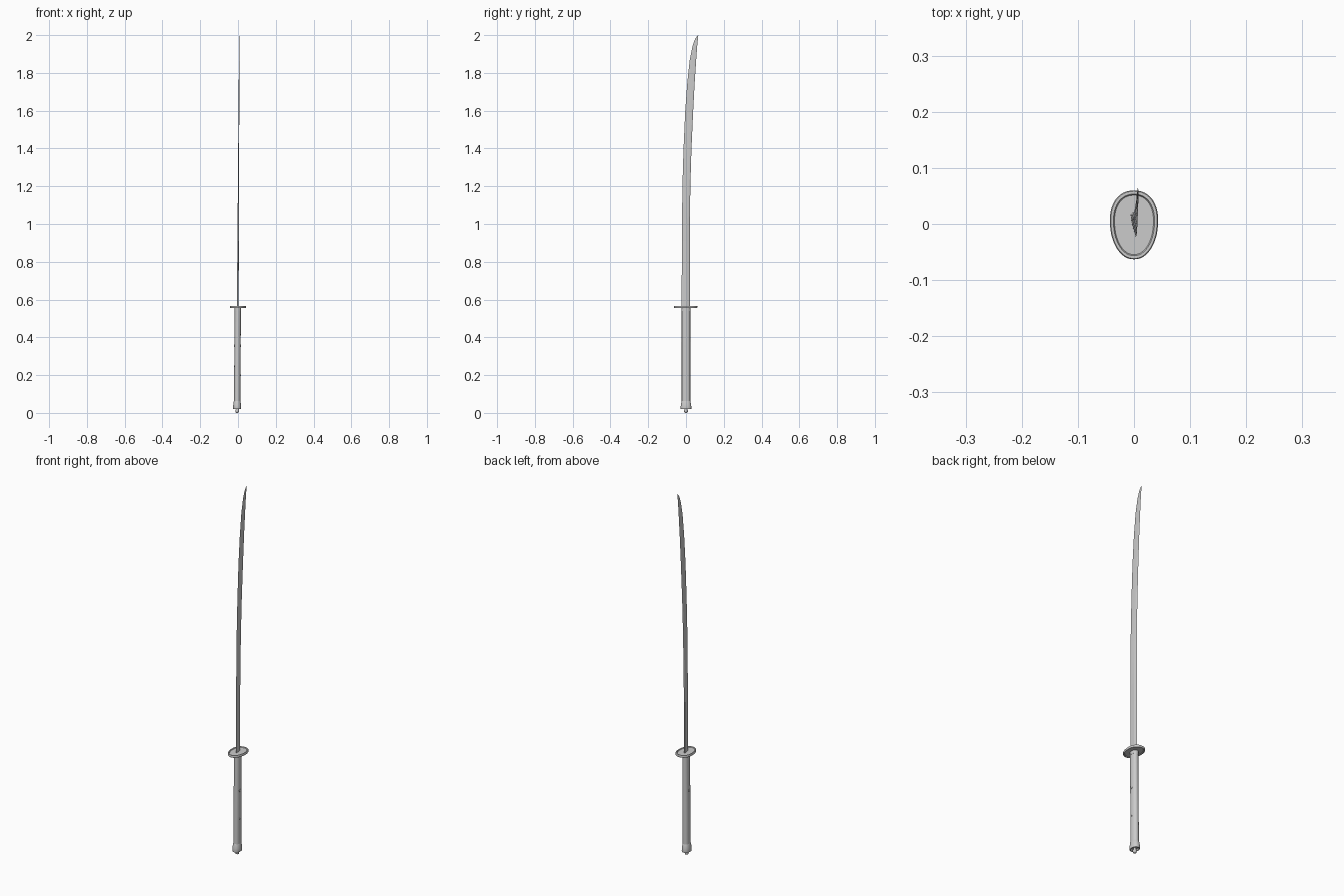
import bpy, bmesh, math

if "Cube" in bpy.data.objects:
    bpy.data.objects.remove(bpy.data.objects["Cube"])


def loft(name, rings, angle=35):
    """Skin a list of closed rings, cap both ends and shade by angle."""
    bm = bmesh.new()
    loops = [[bm.verts.new(p) for p in ring] for ring in rings]
    n = len(loops[0])
    for a, b in zip(loops, loops[1:]):
        for i in range(n):
            j = (i + 1) % n
            bm.faces.new((a[i], a[j], b[j], b[i]))
    bm.faces.new(loops[0][::-1])
    bm.faces.new(loops[-1])
    bmesh.ops.recalc_face_normals(bm, faces=bm.faces)
    me = bpy.data.meshes.new(name)
    bm.to_mesh(me)
    bm.free()
    ob = bpy.data.objects.new(name, me)
    bpy.context.collection.objects.link(ob)
    bpy.ops.object.select_all(action='DESELECT')
    ob.select_set(True)
    bpy.context.view_layer.objects.active = ob
    bpy.ops.object.shade_smooth_by_angle(angle=math.radians(angle))
    return ob


def oval(rx, ry, z, cx=0.0, cy=0.0, n=32, egg=0.0, power=1.0):
    """Oval ring; egg widens the +y end, power < 1 squares it off."""
    pts = []
    for i in range(n):
        t = 2 * math.pi * i / n
        c, s = math.cos(t), math.sin(t)
        x = math.copysign(abs(c) ** power, c) * rx * (1 + egg * s)
        y = math.copysign(abs(s) ** power, s) * ry
        pts.append((cx + x, cy + y, z))
    return pts


# Curved blade: (z, cutting edge y, spine y), slightly twisted toward the tip
profile = [(0.56, -0.023, 0.021), (0.9, -0.022, 0.020), (1.2, -0.019, 0.023),
           (1.4, -0.013, 0.029), (1.6, -0.004, 0.038), (1.75, 0.007, 0.046),
           (1.87, 0.020, 0.054), (1.94, 0.034, 0.059), (1.98, 0.048, 0.063),
           (2.0, 0.063, 0.065)]
rings = []
for z, e, s in profile:
    t = (z - 0.56) / 1.44
    xe, xs = 0.003 + 0.004 * t, -0.003 + 0.010 * t
    w = 0.0042 * (1 - 0.7 * t) * min(1, (s - e) / 0.02)
    ridge_y, ridge_x = e + 0.65 * (s - e), xe + 0.65 * (xs - xe)
    rings.append([(xe, e, z), (ridge_x + w, ridge_y, z), (xs + 0.7 * w, s - 0.1 * (s - e), z),
                  (xs, s, z), (xs - 0.7 * w, s - 0.1 * (s - e), z), (ridge_x - w, ridge_y, z)])
loft("blade", rings, 12)

# Egg-shaped guard with raised rims on both faces
steps = [(0.0345, 0.053, 0.5580), (0.0365, 0.055, 0.5550), (0.0410, 0.060, 0.5550),
         (0.0428, 0.0615, 0.5575), (0.0428, 0.0615, 0.5645), (0.0410, 0.060, 0.5670),
         (0.0365, 0.055, 0.5670), (0.0345, 0.053, 0.5635)]
loft("guard", [oval(rx, ry, z, cy=-0.0015, n=48, egg=0.10, power=0.92)
               for rx, ry, z in steps], 40)

# Handle, leaning very slightly in x
steps = [(0.0168, 0.0225, 0.045, -0.004), (0.0168, 0.0225, 0.2, -0.0035),
         (0.0165, 0.0225, 0.4, -0.002), (0.0165, 0.0225, 0.546, -0.001)]
loft("handle", [oval(rx, ry, z, cx, power=0.9) for rx, ry, z, cx in steps])

# Collar between handle and guard
loft("handle_collar", [oval(0.0172, 0.0235, z, -0.001, power=0.9) for z in (0.54, 0.557)])

# Flared pommel cap with a recessed underside
steps = [(0.012, 0.016, 0.028), (0.018, 0.024, 0.020), (0.0205, 0.0275, 0.020),
         (0.0215, 0.0285, 0.026), (0.0210, 0.0275, 0.040), (0.0180, 0.0240, 0.060),
         (0.0168, 0.0225, 0.064)]
loft("pommel", [oval(rx, ry, z, -0.0045, power=0.9) for rx, ry, z in steps])

# Knob under the pommel
steps = [(0.004, 0.0), (0.008, 0.002), (0.010, 0.008), (0.010, 0.014), (0.007, 0.020), (0.006, 0.03)]
loft("pommel_knob", [oval(r, r, z, -0.0045, n=16) for r, z in steps], 60)

# Retaining pegs through the handle
for i, (z, r, half) in enumerate([(0.355, 0.007, 0.0185), (0.2, 0.004, 0.0175)]):
    bpy.ops.mesh.primitive_cylinder_add(vertices=12, radius=r, depth=2 * half,
                                        location=(-0.002, -0.003, z),
                                        rotation=(0, math.pi / 2, 0))
    peg = bpy.context.object
    peg.name = f"handle_peg_{i + 1}"
    bpy.ops.object.shade_smooth_by_angle(angle=math.radians(35))
